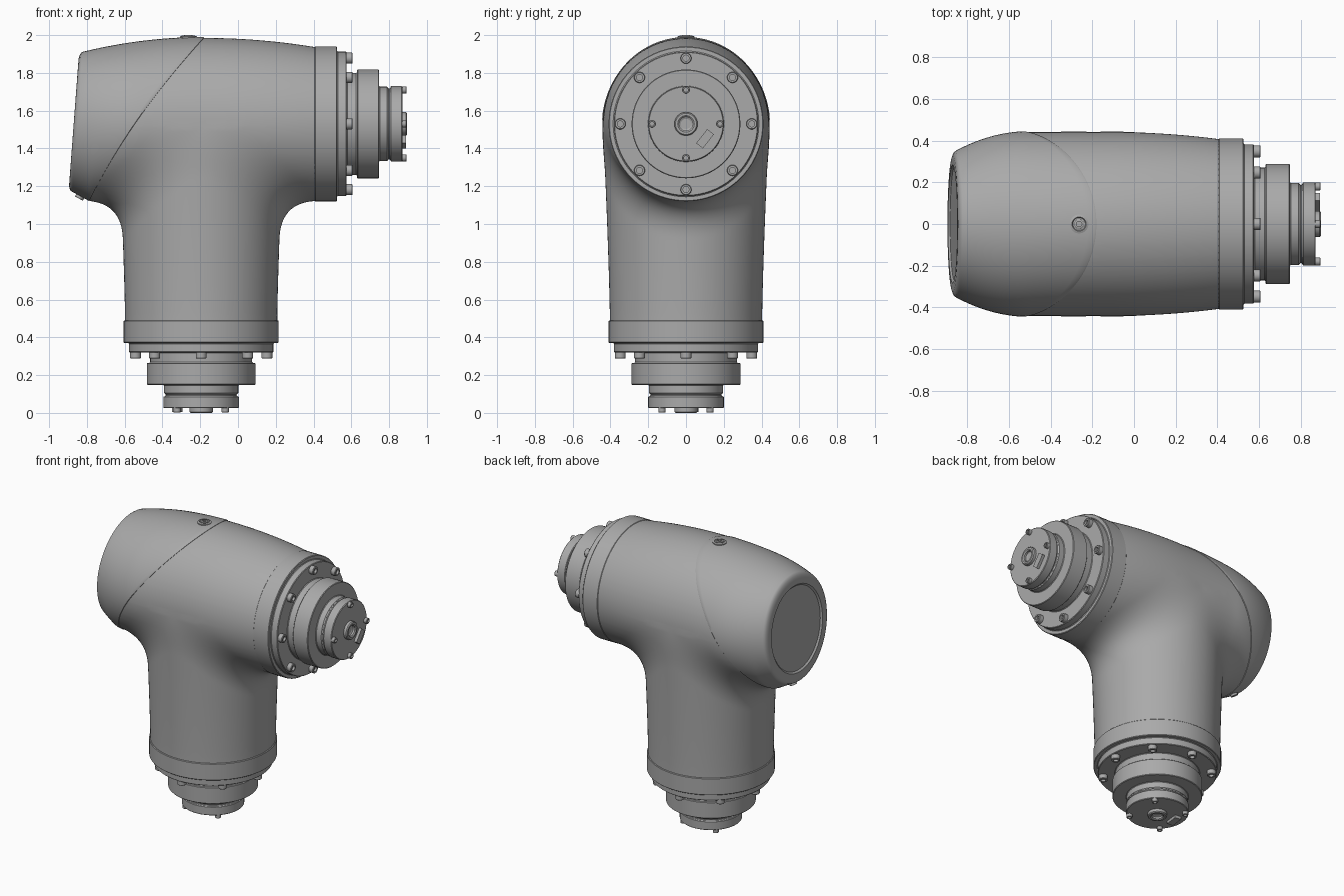
import bpy, bmesh, math
from mathutils import Matrix, Vector

cube = bpy.data.objects.get("Cube")
if cube:
    bpy.data.objects.remove(cube, do_unlink=True)

grey = bpy.data.materials.new("plain_grey")
grey.use_nodes = True
grey.diffuse_color = (0.4, 0.4, 0.4, 1)
grey.node_tree.nodes["Principled BSDF"].inputs["Base Color"].default_value = (0.4, 0.4, 0.4, 1)

AXIS_Z, LEG_X = 1.53, -0.195


def finish(bm, name, matrix=Matrix(), angle=35):
    """Turn a bmesh into a smooth shaded grey object."""
    mesh = bpy.data.meshes.new(name)
    bm.transform(matrix)
    bm.to_mesh(mesh)
    bm.free()
    mesh.materials.append(grey)
    mesh.shade_smooth()
    mesh.set_sharp_from_angle(angle=math.radians(angle))
    obj = bpy.data.objects.new(name, mesh)
    bpy.context.collection.objects.link(obj)
    return obj


def chamfer(points, size):
    """Cut every inner corner of a profile."""
    pts = [Vector(p) for p in points]
    out = [pts[0]]
    for a, b, c in zip(pts, pts[1:], pts[2:]):
        out += [b + (a - b).normalized() * size, b + (c - b).normalized() * size]
    return out + [pts[-1]]


def lathe(name, profile, matrix, steps=24):
    """Revolve (radius, height) points about local z."""
    bm = bmesh.new()
    verts = [bm.verts.new((r, 0, h)) for r, h in profile]
    edges = [bm.edges.new(pair) for pair in zip(verts, verts[1:])]
    bmesh.ops.spin(bm, geom=verts + edges, cent=(0, 0, 0), axis=(0, 0, 1),
                   angle=math.tau, steps=steps)
    bmesh.ops.remove_doubles(bm, verts=bm.verts, dist=0.0002)
    bmesh.ops.recalc_face_normals(bm, faces=bm.faces)
    return finish(bm, name, matrix)


def screw(name, radius, height, matrix):
    """Cap screw with a socket in its head."""
    hole, depth = radius * 0.55, height * 0.5
    lathe(name, [(0, depth), (hole, depth), (hole, height), (radius * 0.9, height),
                 (radius, height * 0.9), (radius, -0.01)], matrix, 18)


# Barrel shape: side, top and bottom radius along x
def side_radius(x):
    return 0.44 - 0.13 * max(0, x + 0.1) ** 2 - 0.75 * max(0, -0.5 - x) ** 2


def height_radius(x, up):
    if up:
        return 0.455 - (0.14 if x > -0.18 else 0.19) * (x + 0.18) ** 2
    return 0.408 - 0.55 * max(0, -0.78 - x)


def field(p):
    """Barrel and leg joined with a fillet that fades where they are tangent."""
    x, y, z = p
    dz = z - AXIS_Z
    rz = height_radius(x, dz > 0)
    barrel = (math.hypot(y / side_radius(x), dz / rz) - 1) * rz
    if dz > 0:
        return barrel
    dx = x - LEG_X
    reach = math.hypot(dx, y)
    leg = reach - 0.403 - 0.037 * (max(0, z - 0.5) / 1.03) ** 1.3
    facing = y * y / max(1e-6, reach * math.hypot(y, dz))
    k = 0.2 * math.sqrt(max(0, 1 - facing)) + 1e-5
    h = max(0, k - abs(barrel - leg))
    return min(barrel, leg) - h * h / (4 * k)


# Body: joined cylinders, remeshed, opened at the ends and pulled onto the field
bm = bmesh.new()
for radius, depth, place in (
        (0.42, 1.7, Matrix.Translation((-0.2, 0, AXIS_Z)) @ Matrix.Rotation(math.pi / 2, 4, 'Y')),
        (0.405, 1.2, Matrix.Translation((LEG_X, 0, 0.95)))):
    bmesh.ops.create_cone(bm, cap_ends=True, segments=64, radius1=radius, radius2=radius,
                          depth=depth, matrix=place)
rough = finish(bm, "body_rough")
mod = rough.modifiers.new("Remesh", 'REMESH')
mod.mode = 'VOXEL'
mod.voxel_size = 0.02
graph = bpy.context.evaluated_depsgraph_get()
bm = bmesh.new()
bm.from_mesh(bpy.data.meshes.new_from_object(rough.evaluated_get(graph)))
bpy.data.objects.remove(rough, do_unlink=True)
for point, normal in (((-0.81, 0, 0), (-1, 0, 0)), ((0.42, 0, 0), (1, 0, 0)),
                      ((0, 0, 0.47), (0, 0, -1))):
    bmesh.ops.bisect_plane(bm, geom=bm.verts[:] + bm.edges[:] + bm.faces[:],
                           plane_co=point, plane_no=normal, clear_outer=True)
bmesh.ops.remove_doubles(bm, verts=bm.verts, dist=0.003)
E = 0.001
steps = [Vector(v) for v in ((E, 0, 0), (0, E, 0), (0, 0, E))]
for _ in range(4):
    for v in bm.verts:
        f = field(v.co)
        grad = Vector([(field(v.co + s) - f) / E for s in steps])
        v.co -= grad * (f / max(0.3, grad.length_squared))
finish(bm, "body", angle=60)


# Rear cap: strips from the slanted seam to the tilted end, with a recessed disc
def seam_x(z):
    t = (z - 1.12) / 0.865
    return -0.79 + 0.61 * t - 0.18 * t * (1 - t)


def rim_x(z):
    return -0.85 + 0.075 * (z - AXIS_Z)


def solve(line, sine):
    x = -0.6
    for _ in range(30):
        x = 0.5 * x + 0.5 * line(AXIS_Z + sine * height_radius(x, sine > 0))
    return x


SEGMENTS, ROWS, LIP = 96, 16, 0.005
bm = bmesh.new()
columns = []
for i in range(SEGMENTS):
    a = math.tau * i / SEGMENTS
    c, s = math.cos(a), math.sin(a)
    start, end = solve(seam_x, s), solve(rim_x, s)

    def skin(x, lift):
        return Vector((x, c * (side_radius(x) + lift),
                       AXIS_Z + s * (height_radius(x, s > 0) + lift)))

    column = [skin(start, -0.02), skin(start, LIP - 0.002)]
    column += [skin(start + (end - start) * max(j / ROWS, 0.01), LIP) for j in range(ROWS + 1)]
    rim = column[-1]
    for push, scale in ((0.009, 0.985), (0.015, 0.955), (0.019, 0.92), (0.02, 0.88),
                        (0.02, 0.8), (0.01, 0.77)):
        z = AXIS_Z + (rim.z - AXIS_Z) * scale
        column.append(Vector((rim_x(z) - push, rim.y * scale, z)))
    columns.append([bm.verts.new(p) for p in column])
for left, right in zip(columns, columns[1:] + columns[:1]):
    for j in range(len(left) - 1):
        bm.faces.new((left[j], left[j + 1], right[j + 1], right[j]))
bm.faces.new([col[-1] for col in columns])
bmesh.ops.recalc_face_normals(bm, faces=bm.faces)
finish(bm, "rear_cap")

# Cap screws, above and at the lower rear edge
washer = [(0, 0.006), (0.03, 0.006), (0.034, 0.012), (0.045, 0.008), (0.045, -0.02)]
spots = {"top": Matrix.Translation((-0.263, 0, 1.985)),
         "lower": Matrix.Translation((-0.835, 0, 1.148)) @ Matrix.Rotation(math.radians(-151), 4, 'Y')}
for label, place in spots.items():
    if label == "top":
        lathe("top_screw_seat", washer, place, 32)
    screw(label + "_screw", 0.024, 0.015, place)


# Joint flange: stepped turned part with its screws, boss and key
def joint(label, matrix):
    profile = [(0.35, 0), (0.41, 0), (0.41, 0.12), (0.382, 0.12), (0.382, 0.17), (0.27, 0.17),
               (0.27, 0.225), (0.288, 0.225), (0.288, 0.342), (0.197, 0.342), (0.197, 0.388),
               (0.188, 0.388), (0.188, 0.402), (0.2, 0.402), (0.2, 0.465), (0, 0.465)]
    lathe(label + "_flange", chamfer(profile, 0.004), matrix, 72)
    for count, ring, radius, base, height in ((8, 0.348, 0.029, 0.17, 0.032),
                                              (4, 0.18, 0.019, 0.465, 0.023)):
        for i in range(count):
            spot = Matrix.Rotation(math.tau * i / count, 4, 'Z') @ Matrix.Translation((ring, 0, base))
            screw(f"{label}_screw_{count}_{i + 1}", radius, height, matrix @ spot)
    lathe(label + "_boss", [(0, 0.45), (0.036, 0.47), (0.036, 0.484), (0.044, 0.49),
                            (0.056, 0.49), (0.062, 0.484), (0.062, 0.46)], matrix, 32)
    bm = bmesh.new()
    bmesh.ops.create_cube(bm, size=1, matrix=Matrix.Diagonal((0.045, 0.095, 0.03, 1)))
    spot = Matrix.Rotation(math.radians(-38), 4, 'Z') @ Matrix.Translation((0.128, 0, 0.47))
    finish(bm, label + "_key", matrix @ spot)


side_frame = Matrix(((0, 0, 1, 0), (1, 0, 0, 0), (0, 1, 0, 0), (0, 0, 0, 1)))
joint("side", Matrix.Translation((0.405, 0, AXIS_Z)) @ side_frame)
joint("bottom", Matrix.Translation((LEG_X, 0, 0.49)) @ Matrix.Rotation(math.pi, 4, 'X')
      @ Matrix.Rotation(math.radians(-135), 4, 'Z'))
